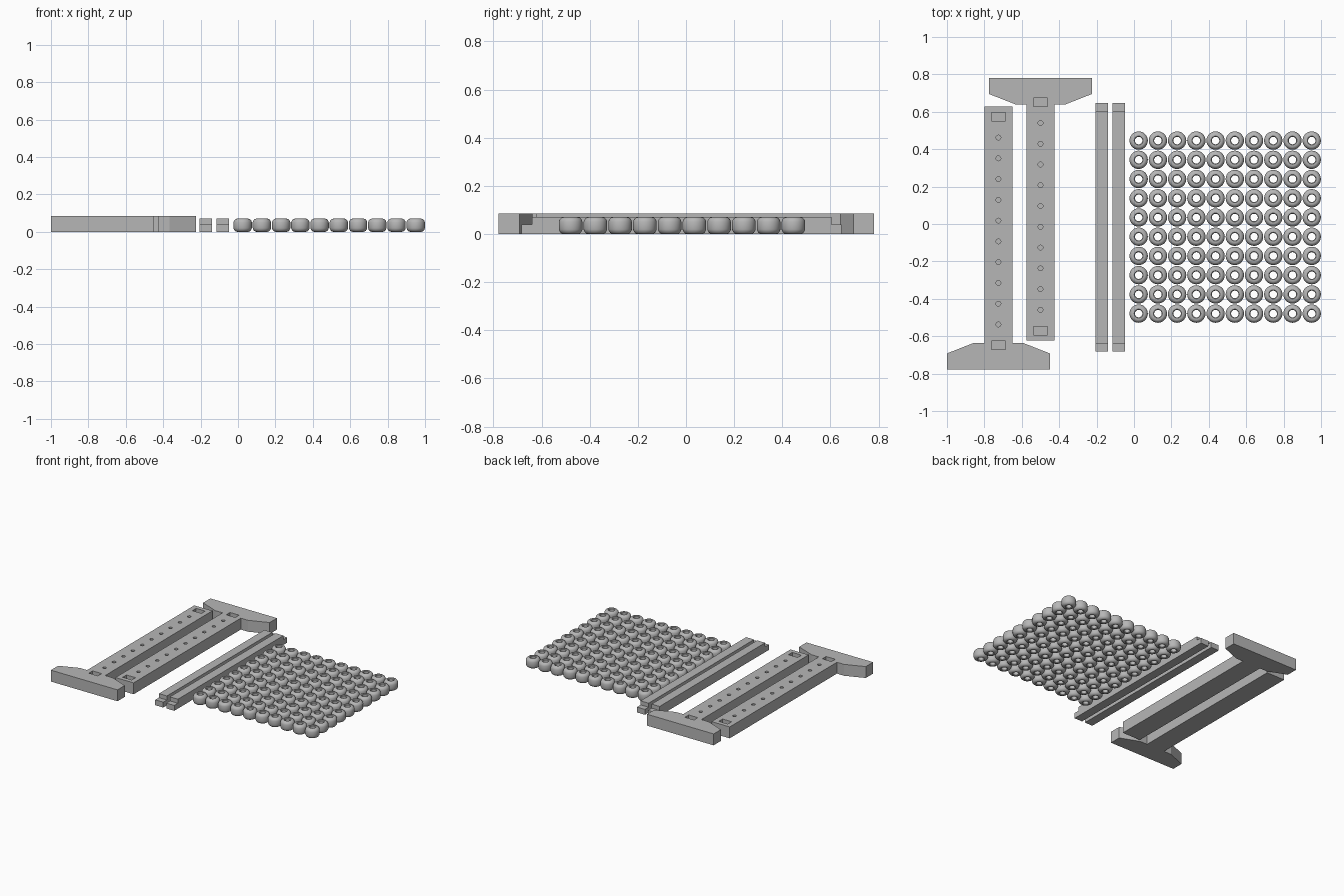
import bpy
import bmesh
from math import pi, cos, sin
from mathutils import Matrix, Vector

cube = bpy.data.objects.get("Cube")
if cube:
    bpy.data.objects.remove(cube, do_unlink=True)

# One plain grey for the whole kit
grey = bpy.data.materials.new("plain grey")
grey.use_nodes = True
colour = (0.47, 0.47, 0.47, 1)
grey.diffuse_color = colour
grey.node_tree.nodes["Principled BSDF"].inputs["Base Color"].default_value = colour


def add_object(name, mesh, location=(0, 0, 0)):
    obj = bpy.data.objects.new(name, mesh)
    obj.location = location
    bpy.context.collection.objects.link(obj)
    return obj


def bm_to_mesh(bm, name):
    bmesh.ops.recalc_face_normals(bm, faces=bm.faces)
    mesh = bpy.data.meshes.new(name)
    bm.to_mesh(mesh)
    bm.free()
    mesh.materials.append(grey)
    return mesh


def prism(name, outline, axis, depth):
    """Extrude a closed outline of 3D points along an axis."""
    bm = bmesh.new()
    face = bm.faces.new([bm.verts.new(p) for p in outline])
    top = bmesh.ops.extrude_face_region(bm, geom=[face])["geom"]
    verts = [g for g in top if isinstance(g, bmesh.types.BMVert)]
    bmesh.ops.translate(bm, verts=verts, vec=Vector(axis) * depth)
    return bm_to_mesh(bm, name)


# Upright with a tapered foot: half outline mirrored about its centre line
HEIGHT = 0.085
half = [(0.275, -0.778), (0.275, -0.692), (0.135, -0.637), (0.075, -0.637), (0.075, 0.627)]
outline = [(x, y, 0) for x, y in half] + [(-x, y, 0) for x, y in reversed(half)]
upright = add_object("upright_left", prism("upright", outline, (0, 0, 1), HEIGHT))

# Blind rod holes and rail pockets cut into the upper face
bm = bmesh.new()
for i in range(10):
    y = 0.462 - i * 0.111
    bmesh.ops.create_cone(bm, cap_ends=True, segments=20, radius1=0.013, radius2=0.013,
                          depth=0.09, matrix=Matrix.Translation((0, y, HEIGHT)))
for y in (0.573, -0.648):
    bmesh.ops.create_cube(bm, size=1, matrix=Matrix.Translation((0, y, HEIGHT))
                          @ Matrix.Diagonal((0.075, 0.045, 0.09, 1)))
cutter = add_object("pocket_cutter", bm_to_mesh(bm, "pocket_cutter"))
cutter.hide_render = True
cut = upright.modifiers.new("pockets", 'BOOLEAN')
cut.operation = 'DIFFERENCE'
cut.solver = 'EXACT'
cut.object = cutter
bpy.context.view_layer.update()
graph = bpy.context.evaluated_depsgraph_get()
cut_mesh = bpy.data.meshes.new_from_object(upright.evaluated_get(graph))
upright.modifiers.clear()
upright.data = cut_mesh
bpy.data.objects.remove(cutter, do_unlink=True)

# The second upright is the first one turned half way round
upright.location = (-0.725, 0, 0)
second = add_object("upright_right", cut_mesh, (-0.5, 0.003, 0))
second.rotation_euler.z = pi

# Cross rails with a lowered tongue at each end
rail_half = [(0.665, 0), (0.665, 0.04), (0.622, 0.04), (0.622, 0.07)]
outline = [(0, y, z) for y, z in rail_half] + [(0, -y, z) for y, z in reversed(rail_half)]
rail = prism("rail", outline, (1, 0, 0), 0.066)
add_object("rail_left", rail, (-0.205, -0.018, 0))
add_object("rail_right", rail, (-0.114, -0.018, 0))

# Bead: rounded ring profile spun round its hole
profile = [(0.02, 0.004), (0.024, 0), (0.03, 0)]
for i in range(5):
    a = -pi / 2 + i * pi / 10
    profile.append((0.03 + 0.02 * cos(a), 0.028 + 0.028 * sin(a)))
profile += [(r, 0.07 - z) for r, z in reversed(profile)]
bm = bmesh.new()
verts = [bm.verts.new((r, 0, z)) for r, z in profile]
edges = [bm.edges.new((verts[i - 1], verts[i])) for i in range(len(verts))]
bmesh.ops.spin(bm, geom=verts + edges, cent=(0, 0, 0), axis=(0, 0, 1),
               angle=2 * pi, steps=28, use_merge=True)
bmesh.ops.remove_doubles(bm, verts=bm.verts, dist=0.0001)
bead = bm_to_mesh(bm, "bead")

# Ten by ten tray of loose beads
for row in range(10):
    for col in range(10):
        obj = add_object(f"bead_{row}_{col}", bead,
                         (0.025 + col * 0.1028, 0.446 - row * 0.1028, 0))
bpy.ops.object.select_all(action='DESELECT')
obj.select_set(True)
bpy.context.view_layer.objects.active = obj
bpy.ops.object.shade_smooth_by_angle(angle=0.5)
